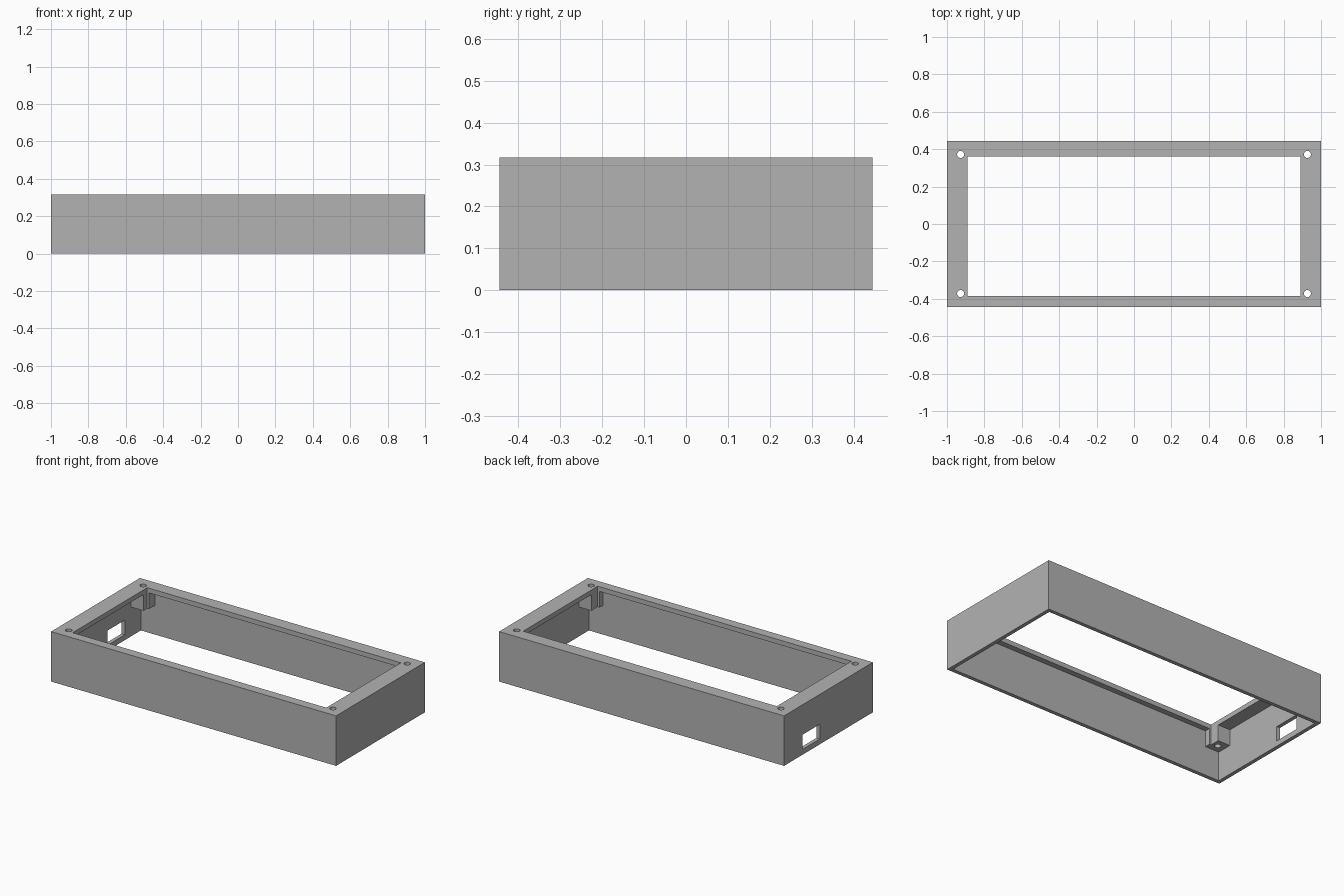
import bpy

cube = bpy.data.objects.get("Cube")
if cube:
    bpy.data.objects.remove(cube, do_unlink=True)

# Main dimensions
LENGTH, DEPTH, HEIGHT = 2.0, 0.89, 0.317
WALL, PLATE, BOSS = 0.024, 0.03, 0.098
BOSS_BOTTOM = 0.185
HX, HY = LENGTH / 2, DEPTH / 2

grey = bpy.data.materials.new("plain grey")
grey.use_nodes = True
grey.diffuse_color = (0.45, 0.45, 0.45, 1)
grey.node_tree.nodes["Principled BSDF"].inputs["Base Color"].default_value = grey.diffuse_color


def box(name, low, high):
    """Axis-aligned box between two corners."""
    bpy.ops.mesh.primitive_cube_add(
        size=1, location=[(a + b) / 2 for a, b in zip(low, high)])
    obj = bpy.context.object
    obj.name = name
    obj.scale = [b - a for a, b in zip(low, high)]
    bpy.ops.object.transform_apply(location=True, rotation=True, scale=True)
    obj.data.materials.append(grey)
    return obj


def combine(target, tool, operation):
    """Apply a boolean and discard the helper."""
    tool.hide_render = True
    mod = target.modifiers.new(tool.name, 'BOOLEAN')
    mod.operation = operation
    mod.solver = 'EXACT'
    mod.object = tool
    bpy.context.view_layer.objects.active = target
    bpy.ops.object.modifier_apply(modifier=mod.name)
    bpy.data.objects.remove(tool, do_unlink=True)


# Open-bottomed shell
frame = box("enclosure_frame", (-HX, -HY, 0), (HX, HY, HEIGHT))
cavity = box("cavity", (WALL - HX, WALL - HY, -0.1), (HX - WALL, HY - WALL, HEIGHT - PLATE))
combine(frame, cavity, 'DIFFERENCE')

corners = [(sx, sy) for sx in (-1, 1) for sy in (-1, 1)]

# Screw bosses, embedded in the walls and top plate
for sx, sy in corners:
    xs = sorted((sx * (HX - WALL - BOSS), sx * (HX - WALL / 2)))
    ys = sorted((sy * (HY - WALL - BOSS), sy * (HY - WALL / 2)))
    boss = box("corner_boss", (xs[0], ys[0], BOSS_BOTTOM), (xs[1], ys[1], HEIGHT - PLATE / 2))
    combine(frame, boss, 'UNION')

# Display opening, which also trims the bosses
opening = box("display_opening", (-0.89, -0.386, -0.1), (0.89, 0.361, 0.5))
combine(frame, opening, 'DIFFERENCE')

# Connector window in the end wall
window = box("connector_window", (-HX - 0.1, 0.087, 0.034), (-HX + 0.06, 0.259, 0.127))
combine(frame, window, 'DIFFERENCE')

# Screw holes through the bosses
for sx, sy in corners:
    inset = WALL + BOSS / 2
    bpy.ops.mesh.primitive_cylinder_add(
        vertices=32, radius=0.019, depth=1,
        location=(sx * (HX - inset), sy * (HY - inset), HEIGHT / 2))
    hole = bpy.context.object
    hole.name = "screw_hole"
    hole.data.materials.append(grey)
    combine(frame, hole, 'DIFFERENCE')

bpy.ops.object.select_all(action='DESELECT')
frame.select_set(True)
bpy.context.view_layer.objects.active = frame
bpy.ops.object.shade_smooth_by_angle()
